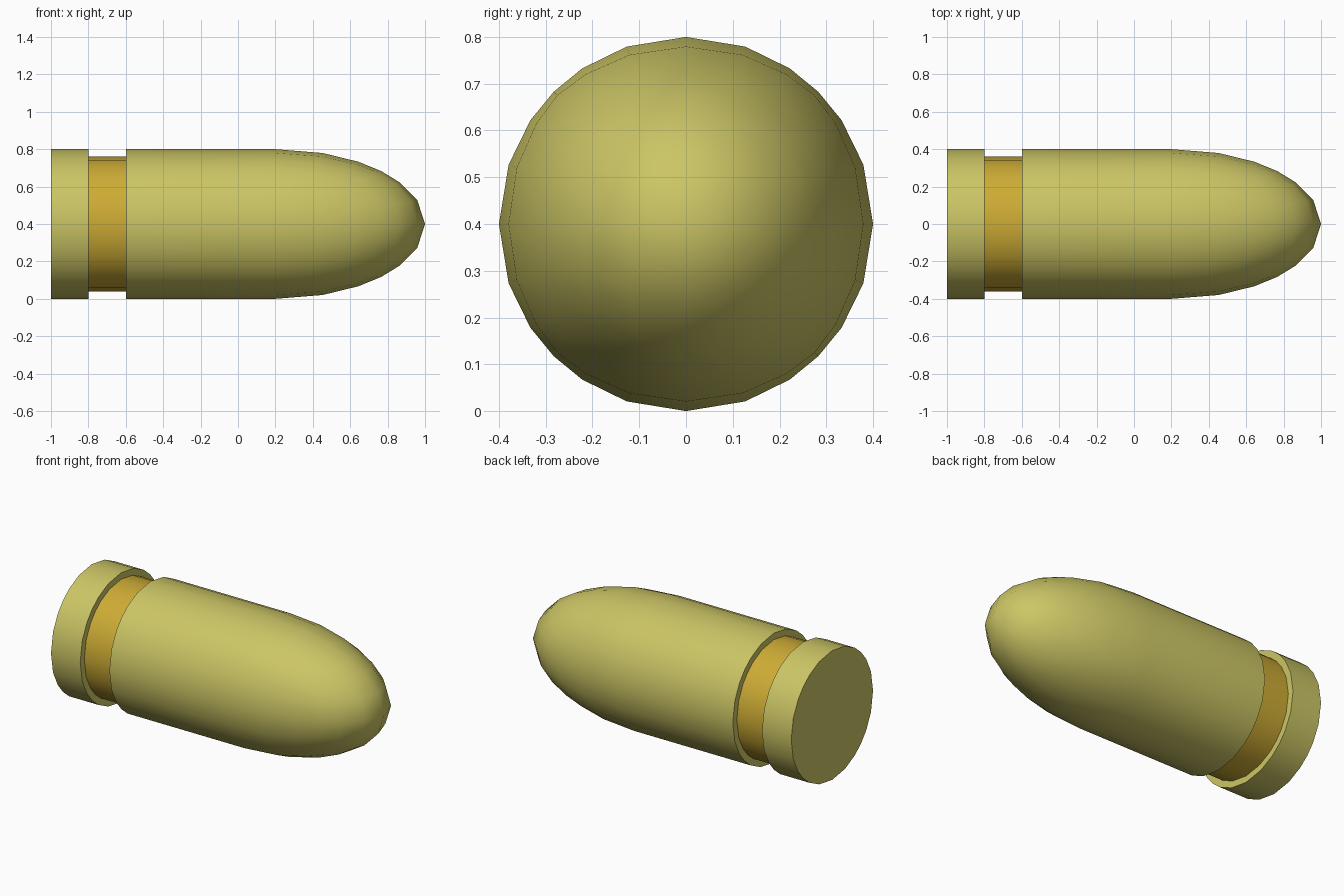
import bpy, bmesh, math

if "Cube" in bpy.data.objects:
    bpy.data.objects.remove(bpy.data.objects["Cube"])

R = 0.4          # shell radius
NOSE_X = 0.2     # where the straight body meets the nose


def material(name, color):
    m = bpy.data.materials.new(name)
    m.diffuse_color = (*color, 1)
    m.use_nodes = True
    m.node_tree.nodes["Principled BSDF"].inputs["Base Color"].default_value = m.diffuse_color
    return m


bm = bmesh.new()

# Nose: front half of a 6x6 cube-sphere, stretched to twice its length
bmesh.ops.create_cube(bm, size=2)
bmesh.ops.subdivide_edges(bm, edges=bm.edges[:], cuts=5, use_grid_fill=True)
bmesh.ops.delete(bm, geom=[v for v in bm.verts if v.co.x < -0.01], context='VERTS')
for v in bm.verts:
    v.co.normalize()
    v.co *= R
    v.co.x = NOSE_X + 2 * v.co.x

# Body, groove and base rim: extrude the open loop backwards (x, radius, material)
profile = [(-0.6, 0.40, 0), (-0.6, 0.36, 0), (-0.8, 0.36, 1),
           (-0.8, 0.40, 0), (-1.0, 0.40, 0)]
loop = [e for e in bm.edges if e.is_boundary]
for x, radius, mat in profile:
    geom = bmesh.ops.extrude_edge_only(bm, edges=loop)["geom"]
    loop = [g for g in geom if isinstance(g, bmesh.types.BMEdge)]
    for g in geom:
        if isinstance(g, bmesh.types.BMVert):
            k = radius / math.hypot(g.co.y, g.co.z)
            g.co = (x, g.co.y * k, g.co.z * k)
        elif isinstance(g, bmesh.types.BMFace):
            g.material_index = mat

# Flat base cap
bmesh.ops.contextual_create(bm, geom=loop)
bm.faces.ensure_lookup_table()
for f in bm.faces:
    if len(f.verts) > 4:
        f.material_index = 0

bmesh.ops.recalc_face_normals(bm, faces=bm.faces[:])
mesh = bpy.data.meshes.new("bullet_shell")
bm.to_mesh(mesh)
bm.free()
mesh.materials.append(material("pale_brass", (0.60, 0.56, 0.13)))
mesh.materials.append(material("gold_band", (0.61, 0.41, 0.035)))

shell = bpy.data.objects.new("bullet_shell", mesh)
shell.location.z = R
bpy.context.collection.objects.link(shell)
bpy.context.view_layer.objects.active = shell
shell.select_set(True)
bpy.ops.object.shade_smooth_by_angle(angle=math.radians(40))
